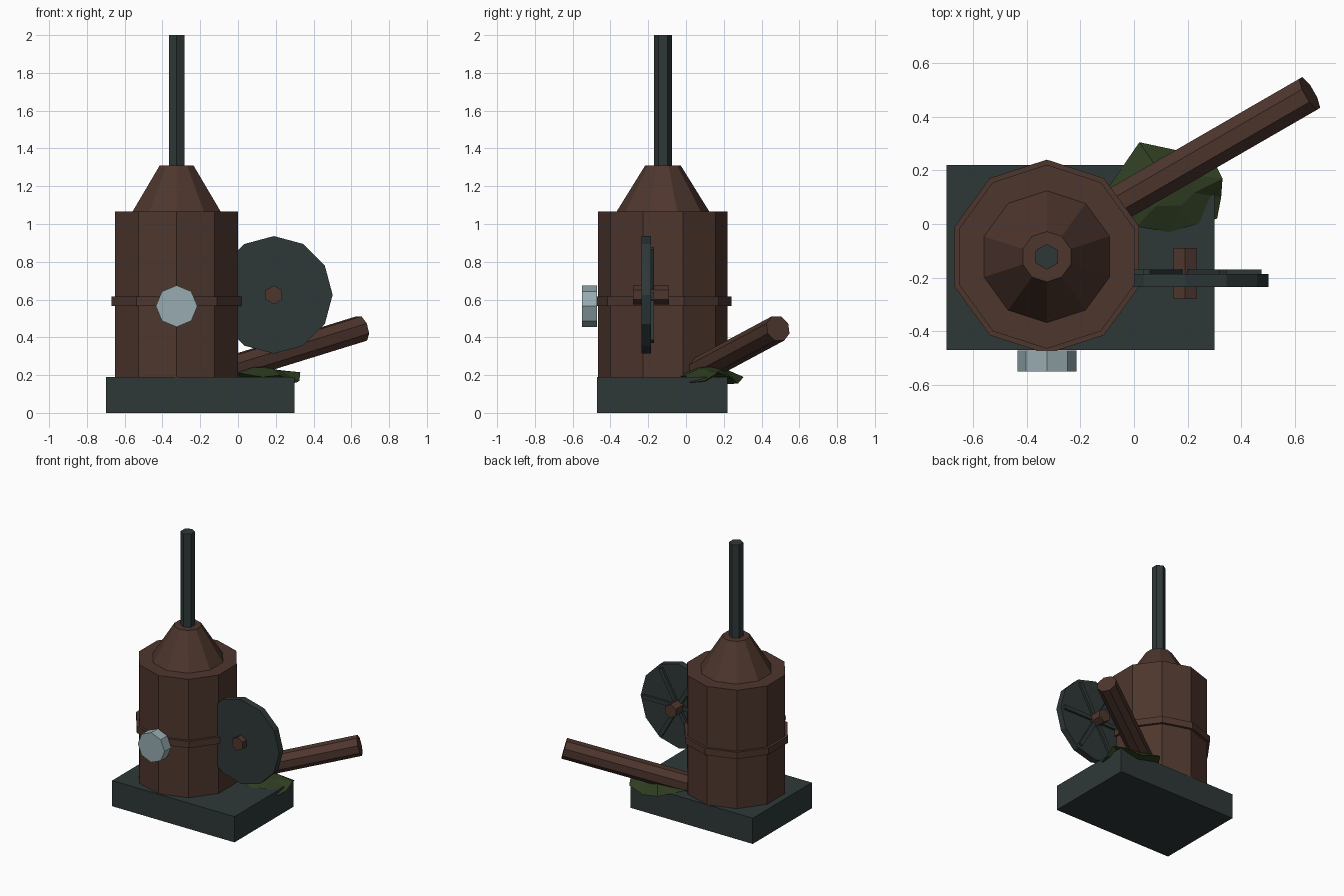
import bpy, bmesh, math
from mathutils import Vector, Matrix

if "Cube" in bpy.data.objects:
    bpy.data.objects.remove(bpy.data.objects["Cube"])


def material(name, rgb):
    m = bpy.data.materials.new(name)
    m.use_nodes = True
    m.diffuse_color = (*rgb, 1)
    m.node_tree.nodes["Principled BSDF"].inputs["Base Color"].default_value = (*rgb, 1)
    return m


BROWN = material("rusty brown", (.076, .037, .027))
SLATE = material("dark slate", (.028, .039, .039))
STEEL = material("pale steel", (.31, .41, .44))
GREEN = material("moss green", (.028, .047, .015))


def finish(bm, name, mat):
    bmesh.ops.recalc_face_normals(bm, faces=bm.faces)
    mesh = bpy.data.meshes.new(name)
    bm.to_mesh(mesh)
    bm.free()
    mesh.materials.append(mat)
    obj = bpy.data.objects.new(name, mesh)
    bpy.context.collection.objects.link(obj)
    return obj


def prism(name, start, end, sides, r1, mat, r2=None, turn=0.0):
    """Flat-sided cylinder or cone running from start to end."""
    start, end = Vector(start), Vector(end)
    axis = end - start
    w = axis.normalized()
    # Local y points as far up as possible, so vertex angles are predictable
    up = Vector((0, 1, 0)) if abs(w.z) > .9 else Vector((0, 0, 1))
    u = up.cross(w).normalized()
    rot = Matrix((u, w.cross(u), w)).transposed().to_4x4()
    spin = Matrix.Rotation(math.pi / 2 + turn, 4, 'Z')
    bm = bmesh.new()
    bmesh.ops.create_cone(bm, cap_ends=True, segments=sides, radius1=r1,
                          radius2=r1 if r2 is None else r2, depth=axis.length)
    # Put the first vertex at local x, then spin it to local y
    first = max(bm.verts, key=lambda v: v.co.x)
    align = Matrix.Rotation(-math.atan2(first.co.y, first.co.x), 4, 'Z')
    bm.transform(Matrix.Translation((start + end) / 2) @ rot @ spin @ align)
    return finish(bm, name, mat)


def box(name, size, mat, matrix):
    bm = bmesh.new()
    bmesh.ops.create_cube(bm, size=1)
    bm.transform(matrix @ Matrix.Diagonal((*size, 1)))
    return finish(bm, name, mat)


# Plinth
box("base", (1, .69, .19), SLATE, Matrix.Translation((-.2, -.125, .095)))

# Boiler, band, tapered top and chimney share one axis
TX, TY = -.325, -.122


def stacked(name, z1, z2, sides, r1, mat, r2=None):
    prism(name, (TX, TY, z1), (TX, TY, z2), sides, r1, mat, r2)


stacked("boiler", .18, 1.065, 10, .343, BROWN)
stacked("boiler_band", .565, .615, 10, .362, BROWN)
stacked("boiler_cone", 1.06, 1.31, 10, .249, BROWN, .094)
stacked("chimney", 1.28, 2.0, 6, .048, SLATE)

# Gauge on the front
prism("gauge", (TX, -.55, .565), (TX, -.472, .565), 8, .11, STEEL)

# Flywheel with spokes on its rear face
WX, WZ = .19, .625
prism("flywheel", (WX, -.235, WZ), (WX, -.186, WZ), 12, .311, SLATE)
prism("axle", (WX, -.28, WZ), (WX, -.09, WZ), 6, .05, BROWN)
for i in range(3):
    turn = Matrix.Rotation(i * math.pi / 3, 4, 'Y')
    box(f"spoke_bar_{i + 1}", (.57, .02, .03), SLATE,
        Matrix.Translation((WX, -.18, WZ)) @ turn)

# Slanted log leaning away from the boiler
tip = Vector((.655, .487, .447))
direction = Vector((.837, .483, .259))
prism("log", tip - direction * .95, tip, 8, .072, BROWN, turn=math.pi / 8)

# Ragged moss clump spilling over the base edge
outline = [(.02, .305, .19), (.16, .275, .155), (.29, .25, .18), (.33, .17, .215),
           (.325, .1, .17), (.31, .02, .16), (.22, -.005, .2), (.13, -.03, .19),
           (.01, -.01, .21), (-.1, .13, .2)]
mid = Vector((.14, .13, .245))
bm = bmesh.new()
rim = [bm.verts.new(p) for p in outline]
crown = [bm.verts.new(Vector(p).lerp(mid, .55) + Vector((0, 0, .012))) for p in outline[::2]]
top = bm.verts.new(mid)
bottom = bm.verts.new((mid.x, mid.y, .15))
n, h = len(rim), len(crown)
for i in range(n):
    j = (i + 1) % n
    bm.faces.new((rim[j], rim[i], bottom))
    bm.faces.new((rim[i], rim[j], crown[(i + 1) // 2 % h]))
for i in range(h):
    k = (i + 1) % h
    bm.faces.new((crown[i], crown[k], top))
    bm.faces.new((crown[i], rim[2 * i + 1], crown[k]))
finish(bm, "moss_clump", GREEN)
